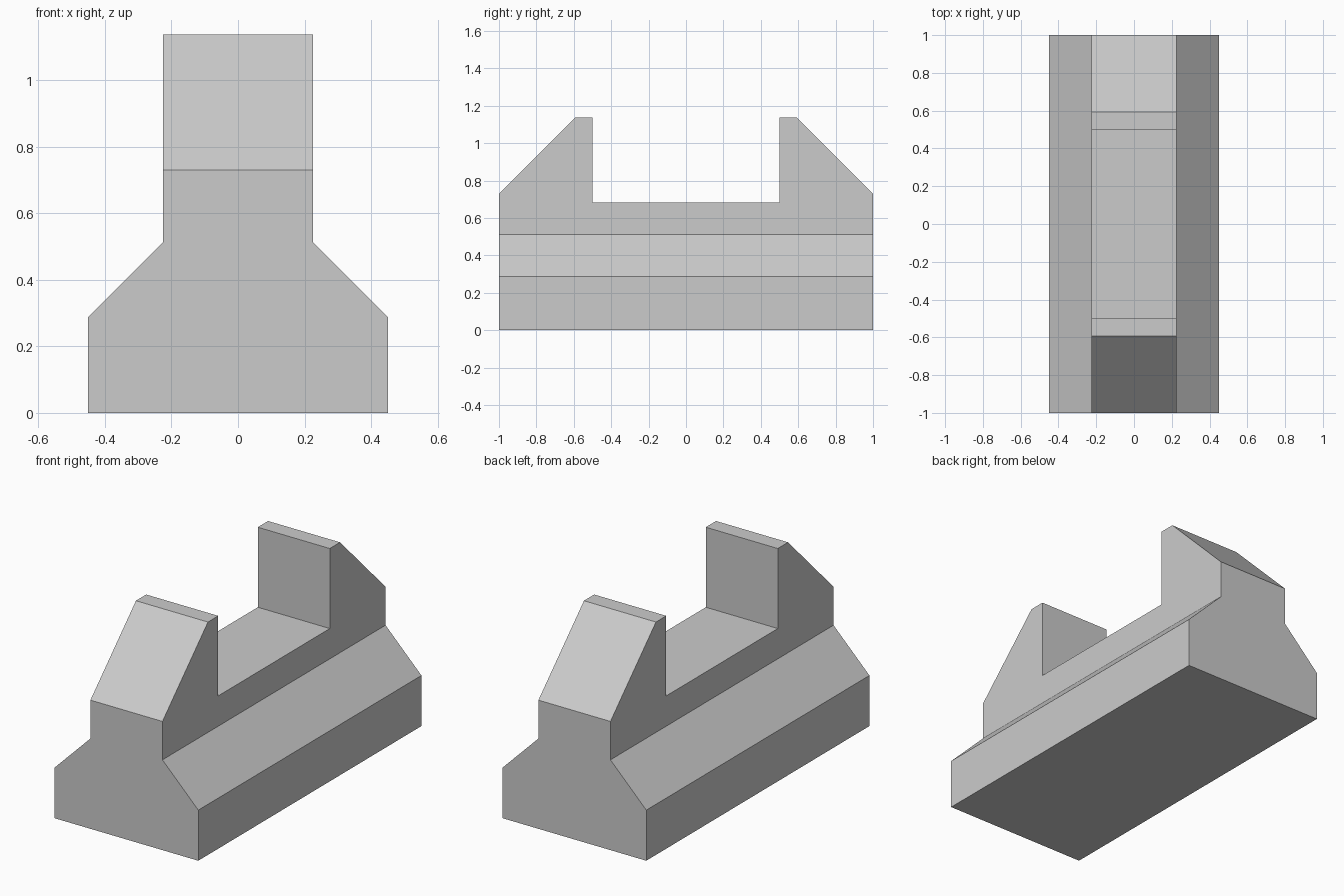
import bpy
import bmesh

cube = bpy.data.objects.get("Cube")
if cube:
    bpy.data.objects.remove(cube, do_unlink=True)

# Single grey finish
grey = bpy.data.materials.new("plain grey")
grey.use_nodes = True
COLOUR = (0.6, 0.6, 0.6, 1)
grey.diffuse_color = COLOUR
grey.node_tree.nodes["Principled BSDF"].inputs["Base Color"].default_value = COLOUR


def prism(name, half_profile, half_depth, place):
    """Mirror a half outline, then extrude it both ways from the centre."""
    outline = half_profile + [(-a, z) for a, z in reversed(half_profile)]
    bm = bmesh.new()
    rings = [[bm.verts.new(place(a, z, d)) for a, z in outline]
             for d in (-half_depth, half_depth)]
    for ring in rings:
        bm.faces.new(ring)
    count = len(outline)
    for i in range(count):
        j = (i + 1) % count
        bm.faces.new((rings[0][i], rings[0][j], rings[1][j], rings[1][i]))
    bmesh.ops.recalc_face_normals(bm, faces=bm.faces)
    mesh = bpy.data.meshes.new(name)
    bm.to_mesh(mesh)
    bm.free()
    mesh.materials.append(grey)
    obj = bpy.data.objects.new(name, mesh)
    bpy.context.collection.objects.link(obj)
    return obj


# Flared foot and narrow wall, running front to back (tall enough to trim)
block = prism("cradle_block",
              [(0.451, 0), (0.451, 0.287), (0.226, 0.512), (0.226, 1.4)],
              1.2, lambda a, z, d: (a, d, z))

# Side outline: two chamfered end posts with a square gap between them
trim = prism("side_outline_trim",
             [(1, -0.2), (1, 0.73), (0.592, 1.138), (0.5, 1.138), (0.5, 0.684)],
             0.6, lambda a, z, d: (d, a, z))
trim.hide_render = True

# Keep only what both outlines share
cut = block.modifiers.new("side outline", 'BOOLEAN')
cut.operation = 'INTERSECT'
cut.solver = 'EXACT'
cut.object = trim
bpy.context.view_layer.objects.active = block
block.select_set(True)
bpy.ops.object.modifier_apply(modifier=cut.name)
bpy.data.objects.remove(trim, do_unlink=True)
